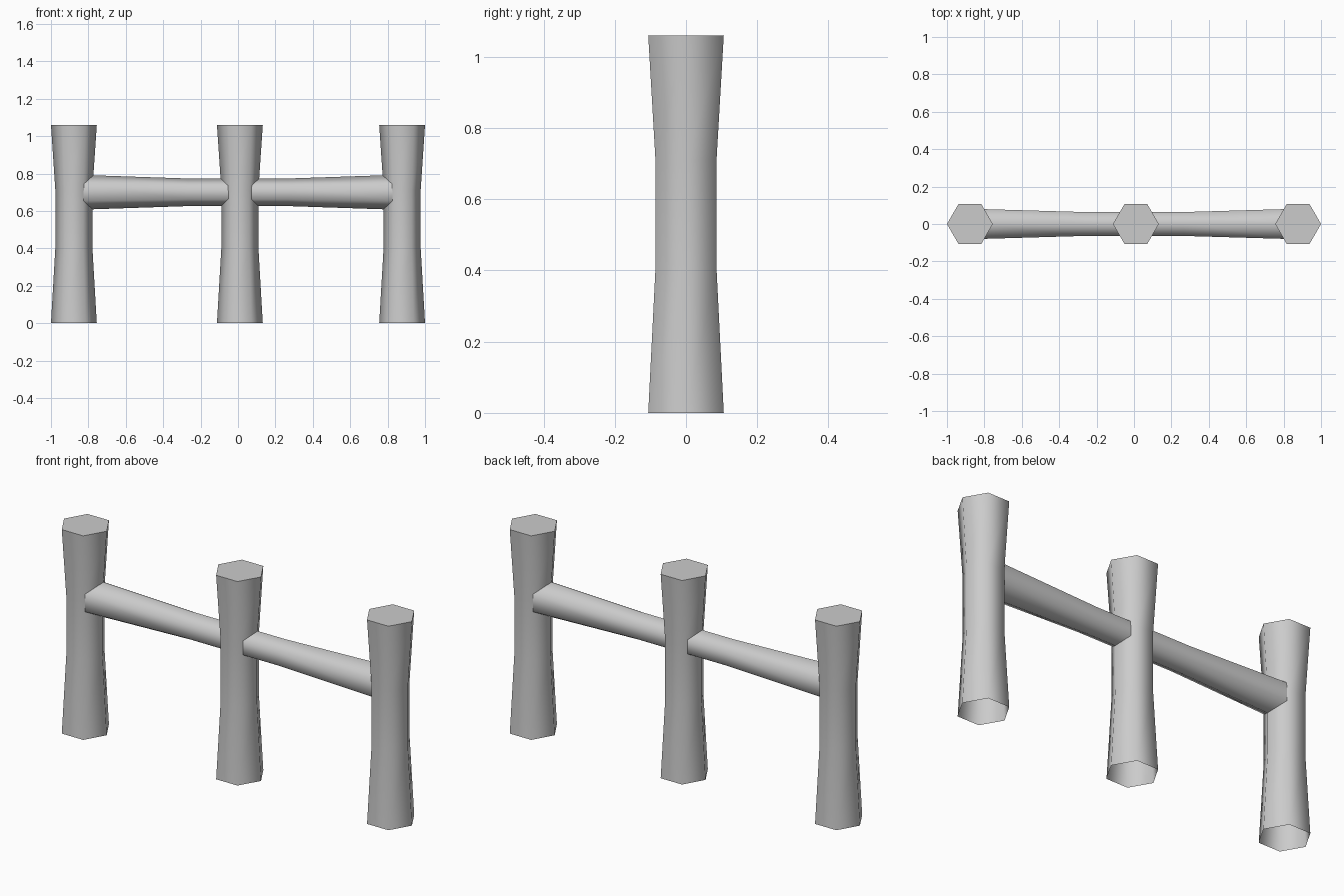
import bpy, bmesh, math
from mathutils import Matrix

if "Cube" in bpy.data.objects:
    bpy.data.objects.remove(bpy.data.objects["Cube"])


def hex_beam(name, rings, matrix, cap_end=False):
    """Loft a six-sided beam along local z through (z, radius) rings."""
    bm = bmesh.new()
    loops = [[bm.verts.new((r * math.cos(i * math.pi / 3),
                            r * math.sin(i * math.pi / 3), z)) for i in range(6)]
             for z, r in rings]
    for a, b in zip(loops, loops[1:]):
        for i in range(6):
            j = (i + 1) % 6
            bm.faces.new((a[i], a[j], b[j], b[i])).smooth = True
    if cap_end:
        cap = bm.faces.new(loops[-1])
        for e in cap.edges:
            e.smooth = False
    mesh = bpy.data.meshes.new(name)
    bm.to_mesh(mesh)
    bm.free()
    obj = bpy.data.objects.new(name, mesh)
    obj.matrix_world = matrix
    bpy.context.collection.objects.link(obj)
    return obj


# Waisted posts: flat top, open underneath
post_rings = [(0, 0.1225), (0.405, 0.099), (0.71, 0.099), (1.06, 0.1225)]
for name, x in (("left_post", -0.8775), ("middle_post", 0.01), ("right_post", 0.8775)):
    hex_beam(name, post_rings, Matrix.Translation((x, 0, 0)), cap_end=True)

# Single waisted rail running through the posts, a ridge along top and bottom
rail_rings = [(-0.87, 0.094), (-0.27, 0.0738), (0.27, 0.0738), (0.87, 0.094)]
hex_beam("rail", rail_rings,
         Matrix.Translation((0, 0, 0.70)) @ Matrix.Rotation(math.pi / 2, 4, 'Y'))
